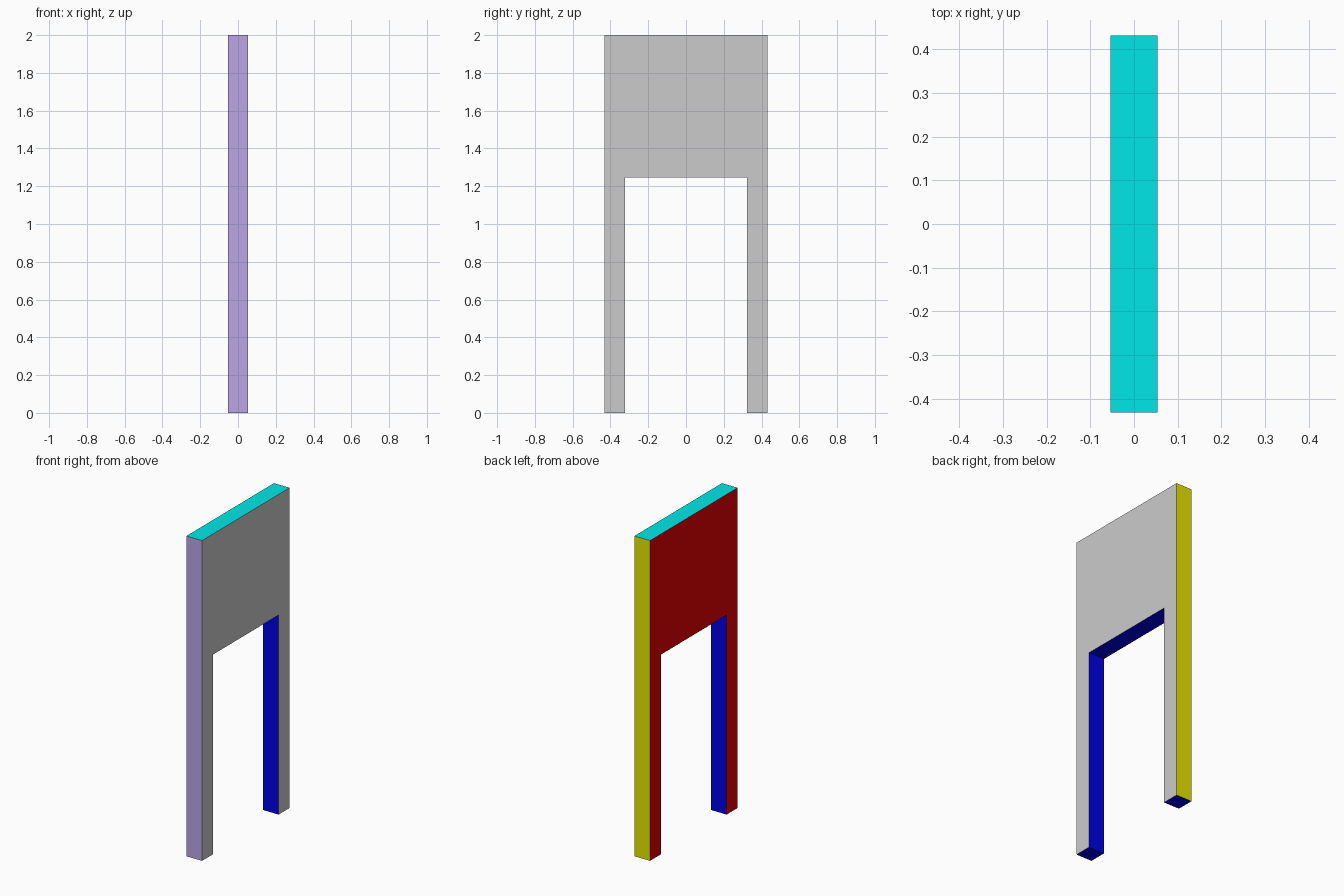
import bpy, bmesh

if "Cube" in bpy.data.objects:
    bpy.data.objects.remove(bpy.data.objects["Cube"])

W, D, H = 0.054, 0.432, 2.0      # half thickness, half depth, height
INNER, RAIL = 0.324, 1.247       # inner leg face, underside of panel


def material(name, rgb):
    m = bpy.data.materials.new(name)
    m.diffuse_color = (*rgb, 1)
    m.use_nodes = True
    m.node_tree.nodes["Principled BSDF"].inputs["Base Color"].default_value = m.diffuse_color
    return m


names = {"grey": (0.59, 0.59, 0.59), "red": (0.8, 0, 0), "purple": (0.49, 0.39, 0.8),
         "yellow": (0.8, 0.8, 0), "cyan": (0, 0.8, 0.8), "blue": (0, 0, 0.8)}
slots = list(names)

# Arch profile in the YZ plane, extruded through the thickness
half = [(D, 0), (D, H)]
profile = [(-INNER, RAIL), (-INNER, 0), (-D, 0), (-D, H),
           (D, H), (D, 0), (INNER, 0), (INNER, RAIL)]
bm = bmesh.new()
face = bm.faces.new([bm.verts.new((-W, y, z)) for y, z in profile])
ext = bmesh.ops.extrude_face_region(bm, geom=[face], use_keep_orig=True)
moved = [v for v in ext["geom"] if isinstance(v, bmesh.types.BMVert)]
bmesh.ops.translate(bm, verts=moved, vec=(2 * W, 0, 0))
bmesh.ops.recalc_face_normals(bm, faces=bm.faces)

# Colour each side by the way it faces; inner and lower faces stay blue
for f in bm.faces:
    n, c = f.normal, f.calc_center_median()
    key = "blue"
    if n.x > 0.5:
        key = "grey"
    elif n.x < -0.5:
        key = "red"
    elif n.z > 0.5:
        key = "cyan"
    elif abs(c.y) > D - 0.01:
        key = "purple" if n.y < 0 else "yellow"
    f.material_index = slots.index(key)

mesh = bpy.data.meshes.new("arch_panel")
bm.to_mesh(mesh)
bm.free()
for name, rgb in names.items():
    mesh.materials.append(material(name, rgb))
bpy.context.collection.objects.link(bpy.data.objects.new("arch_panel", mesh))
